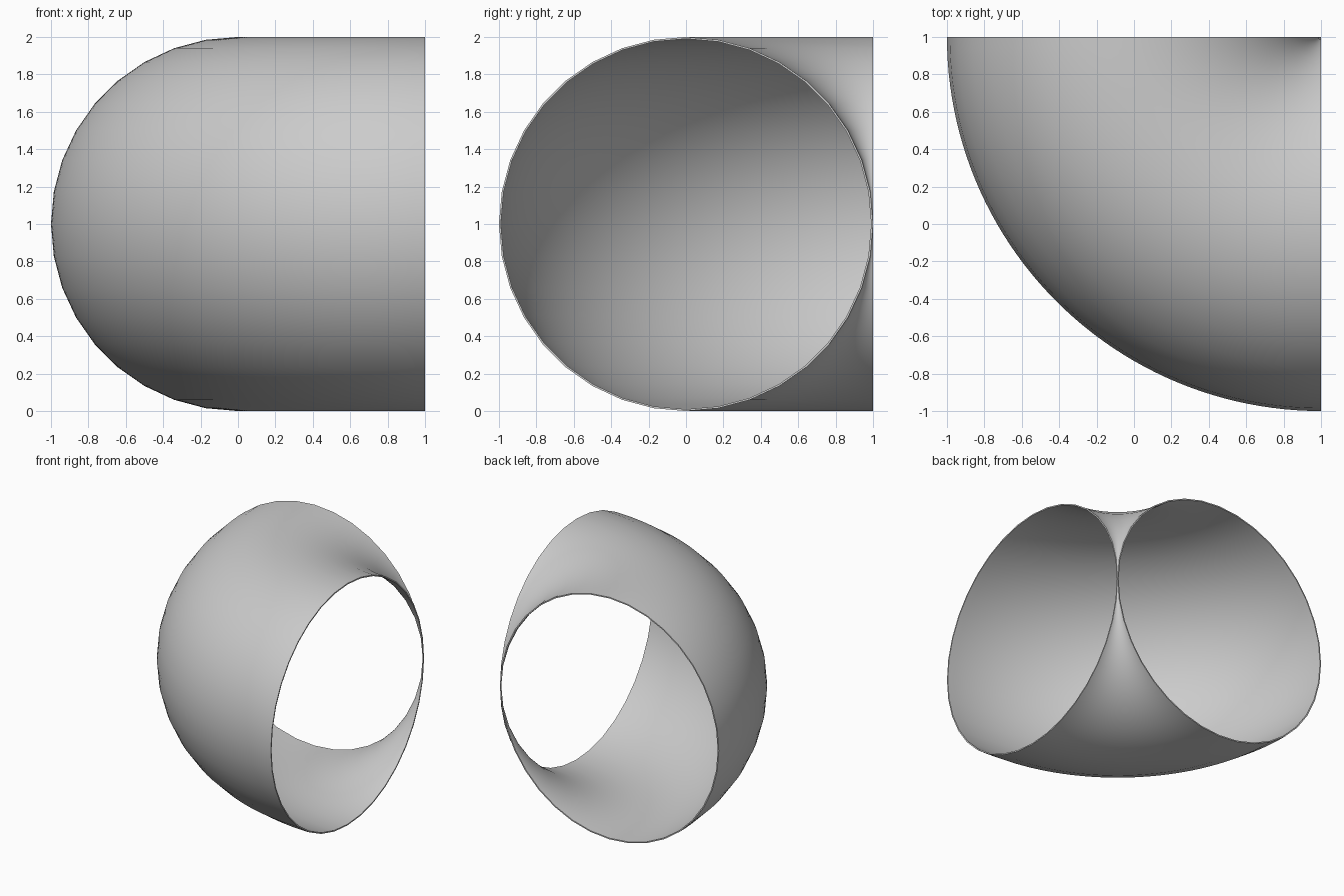
import bpy, bmesh, math
from mathutils import Vector

if "Cube" in bpy.data.objects:
    bpy.data.objects.remove(bpy.data.objects["Cube"])

SIDES, STEPS = 36, 48
OUTER, INNER = 1.0, 0.99
PIVOT = Vector((1, 1, 1))

bm = bmesh.new()


def ring(radius):
    """Circle in the x = 1 end plane of the pipe."""
    return [bm.verts.new((1, radius * math.cos(a), 1 + radius * math.sin(a)))
            for a in (2 * math.pi * i / SIDES for i in range(SIDES))]


# Thin annular cross-section at the right-hand opening
outer, inner = ring(OUTER), ring(INNER)
for i in range(SIDES):
    j = (i + 1) % SIDES
    bm.faces.new((outer[i], outer[j], inner[j], inner[i]))

# Sweep a quarter turn about the tight inside corner, keeping the starting rim
start = bm.verts[:] + bm.edges[:] + bm.faces[:]
copy = bmesh.ops.duplicate(bm, geom=start)["geom"]
bmesh.ops.spin(bm, geom=copy, cent=PIVOT, axis=(0, 0, 1),
               angle=-math.pi / 2, steps=STEPS, use_duplicate=False)
bmesh.ops.remove_doubles(bm, verts=bm.verts[:], dist=0.0001)

# Drop any duplicate rim faces, leaving exactly one annulus per opening
seen, extra = set(), []
for f in bm.faces:
    key = frozenset(f.verts)
    if key in seen:
        extra.append(f)
    seen.add(key)
bmesh.ops.delete(bm, geom=extra, context='FACES_ONLY')
bmesh.ops.recalc_face_normals(bm, faces=bm.faces[:])

mesh = bpy.data.meshes.new("pipe_elbow")
bm.to_mesh(mesh)
bm.free()
elbow = bpy.data.objects.new("pipe_elbow", mesh)
bpy.context.collection.objects.link(elbow)

# Smooth walls with crisp rims
bpy.context.view_layer.objects.active = elbow
elbow.select_set(True)
bpy.ops.object.shade_smooth_by_angle(angle=math.radians(30))
